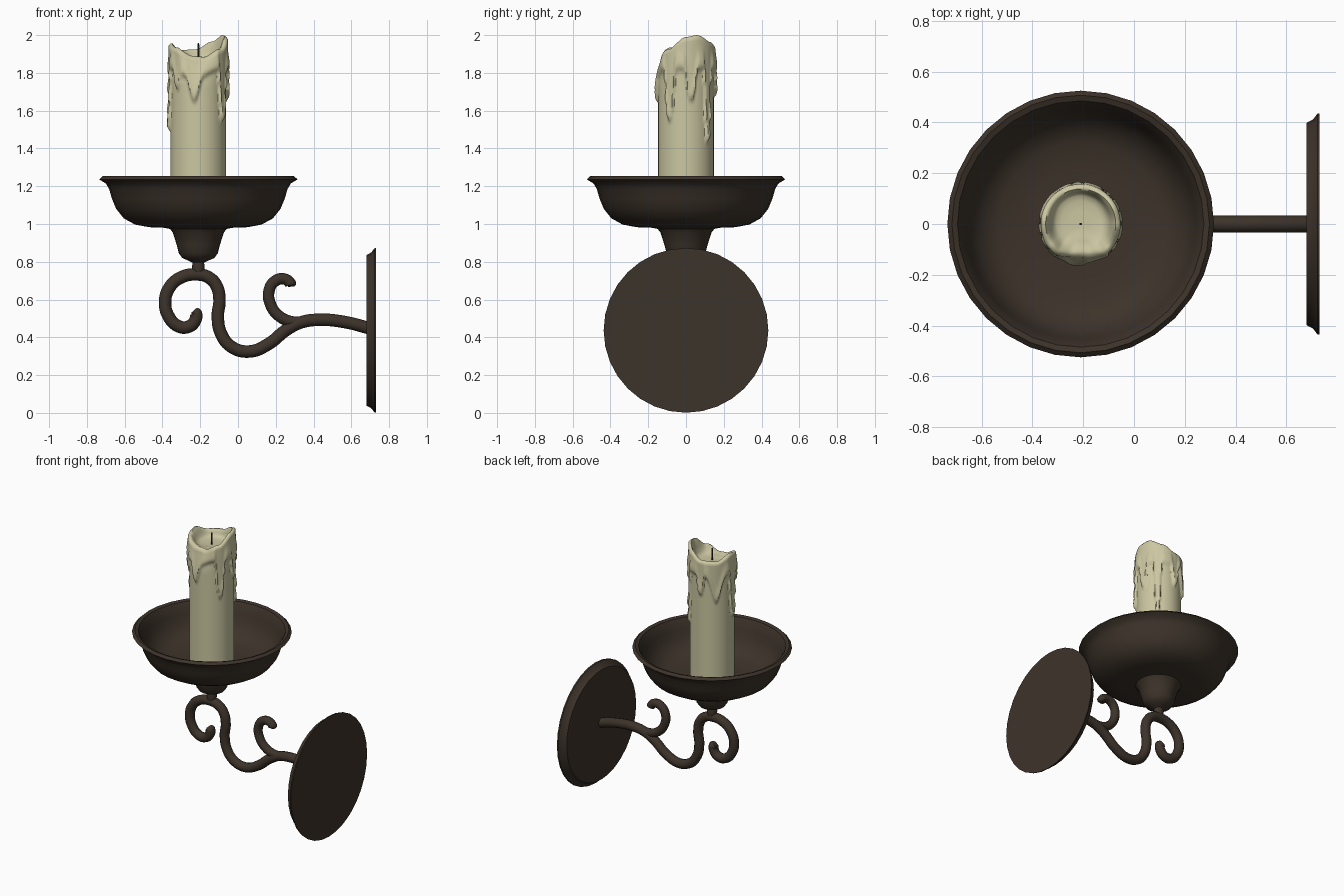
import bpy, bmesh, math
from mathutils import Matrix, Vector

if "Cube" in bpy.data.objects:
    bpy.data.objects.remove(bpy.data.objects["Cube"])

CX = -0.21  # axis of dish and candle


def material(name, rgb):
    m = bpy.data.materials.new(name)
    m.diffuse_color = (*rgb, 1)
    m.use_nodes = True
    m.node_tree.nodes["Principled BSDF"].inputs["Base Color"].default_value = m.diffuse_color
    return m


METAL = material("dark bronze", (0.046, 0.033, 0.023))
WAX = material("cream wax", (0.60, 0.57, 0.36))
WICK = material("burnt wick", (0.03, 0.027, 0.022))


def smooth(obj, angle):
    bpy.ops.object.select_all(action='DESELECT')
    obj.select_set(True)
    bpy.context.view_layer.objects.active = obj
    bpy.ops.object.shade_smooth_by_angle(angle=math.radians(angle))


def rings_to_object(name, rings, mat, angle=40):
    """Skin a list of closed rings and cap both ends."""
    bm = bmesh.new()
    vr = [[bm.verts.new(p) for p in ring] for ring in rings]
    n = len(vr[0])
    for a, b in zip(vr, vr[1:]):
        for i in range(n):
            j = (i + 1) % n
            bm.faces.new((a[i], a[j], b[j], b[i]))
    bm.faces.new(vr[0][::-1])
    bm.faces.new(vr[-1])
    bmesh.ops.recalc_face_normals(bm, faces=bm.faces)
    me = bpy.data.meshes.new(name)
    bm.to_mesh(me)
    bm.free()
    me.materials.append(mat)
    obj = bpy.data.objects.new(name, me)
    bpy.context.collection.objects.link(obj)
    smooth(obj, angle)
    return obj


def lathe(name, profile, mat, matrix, n=32, angle=40):
    """Turn (radius, height) points about local z."""
    rings = [[matrix @ Vector((r * math.cos(2 * math.pi * i / n),
                               r * math.sin(2 * math.pi * i / n), h))
              for i in range(n)] for r, h in profile]
    return rings_to_object(name, rings, mat, angle)


def tube(name, points, radius, tip):
    """Round bar through (x, z) points, with scaled and rounded ends."""
    cu = bpy.data.curves.new(name, 'CURVE')
    cu.dimensions = '3D'
    cu.bevel_depth = radius
    cu.bevel_resolution = 4
    cu.resolution_u = 6
    cu.use_fill_caps = True
    sp = cu.splines.new('BEZIER')
    sp.bezier_points.add(len(points) - 1)
    for i, (p, (x, z)) in enumerate(zip(sp.bezier_points, points)):
        p.co = (x, 0, z)
        p.handle_left_type = p.handle_right_type = 'AUTO'
        p.radius = tip if i == len(points) - 1 else 1
    cu.materials.append(METAL)
    obj = bpy.data.objects.new(name, cu)
    bpy.context.collection.objects.link(obj)
    bpy.ops.object.select_all(action='DESELECT')
    obj.select_set(True)
    bpy.context.view_layer.objects.active = obj
    bpy.ops.object.convert(target='MESH')
    smooth(bpy.context.object, 50)


axis = Matrix.Translation((CX, 0, 0))

# Drip dish with its stem, thin walled
lathe("drip_dish", [
    (0.030, 0.745), (0.034, 0.775), (0.030, 0.795), (0.050, 0.805), (0.085, 0.820),
    (0.103, 0.845), (0.113, 0.885), (0.135, 0.955), (0.150, 0.974), (0.180, 0.980),
    (0.260, 0.983), (0.335, 0.997), (0.395, 1.030), (0.435, 1.080), (0.458, 1.135),
    (0.472, 1.185), (0.490, 1.215), (0.525, 1.236), (0.507, 1.253), (0.485, 1.245),
    (0.468, 1.215), (0.455, 1.175), (0.440, 1.125), (0.415, 1.080), (0.375, 1.040),
    (0.320, 1.015), (0.200, 1.005), (0.010, 1.005)], METAL, axis)

# Round wall plate, turned to face along x
plate = Matrix.Translation((0, 0, 0.437)) @ Matrix.Rotation(math.pi / 2, 4, 'Y')
lathe("wall_plate", [(0.02, 0.679), (0.398, 0.679), (0.404, 0.690), (0.412, 0.705),
                     (0.434, 0.722), (0.436, 0.731), (0.02, 0.731)],
      METAL, plate, angle=30)

# Scrolled arm and its side curl
tube("scroll_arm", [
    (0.70, 0.447), (0.57, 0.480), (0.43, 0.493), (0.33, 0.478), (0.25, 0.435),
    (0.165, 0.367), (0.06, 0.325), (-0.035, 0.350), (-0.09, 0.420), (-0.107, 0.510),
    (-0.098, 0.600), (-0.115, 0.675), (-0.155, 0.717), (-0.22, 0.733), (-0.30, 0.718),
    (-0.362, 0.665), (-0.386, 0.588), (-0.367, 0.510), (-0.318, 0.460), (-0.265, 0.455),
    (-0.228, 0.487), (-0.224, 0.530), (-0.235, 0.542)], 0.033, 0.5)
tube("side_curl", [
    (0.37, 0.487), (0.29, 0.482), (0.215, 0.515), (0.172, 0.575), (0.164, 0.645),
    (0.195, 0.697), (0.245, 0.709), (0.280, 0.680), (0.281, 0.668)], 0.030, 0.5)


# Candle: melted rim height and drip edge vary with angle
RIM = [(0, 1.99), (25, 2.0), (60, 1.965), (95, 1.925), (135, 1.92), (175, 1.957),
       (215, 1.935), (255, 1.89), (285, 1.885), (320, 1.925), (360, 1.99)]
DRIPS = [(262, 14, 0.17), (262, 30, 0.06), (326, 9, 0.27), (48, 7, 0.38), (135, 15, 0.19),
         (185, 10, 0.32), (225, 8, 0.10), (95, 8, 0.14), (10, 9, 0.16)]  # angle, width, length


def ease(t):
    t = max(0.0, min(1.0, t))
    return t * t * (3 - 2 * t)


def rim_height(deg):
    for (a, h), (b, k) in zip(RIM, RIM[1:]):
        if a <= deg <= b:
            return h + (k - h) * ease((deg - a) / (b - a))


def drip_edge(deg):
    drop = 0
    for a, w, length in DRIPS:
        d = (deg - a + 180) % 360 - 180
        drop = max(drop, length * math.exp(-(d / w) ** 4 * 0.6) if w < 11
                   else length * math.exp(-(d / w) ** 2))
    return 1.80 - drop


N, ROWS = 120, 64
rings = []
for row in range(ROWS + 1):  # outer wall
    t = row / ROWS
    ring = []
    for i in range(N):
        deg = 360 * i / N
        a = math.radians(deg)
        z = 1.0 + (rim_height(deg) - 0.012 - 1.0) * t
        edge = drip_edge(deg)
        bulge = 0.009 * math.exp(-((z - edge - 0.05) / 0.05) ** 2)
        r = 0.147 + (0.010 + bulge) * ease((z - edge) / 0.035)
        if 230 < deg < 310:  # front rim leans inward
            r -= 0.03 * ease((z - 1.72) / 0.2) * math.sin(math.radians((deg - 230) * 2.25))
        ring.append((CX + r * math.cos(a), r * math.sin(a), z))
    rings.append(ring)
# rounded lip, inner wall and wax pool: (radius, blend from rim to pool, lift)
POOL = 1.875
for r, blend, lift in [(0.148, 0, -0.002), (0.138, 0, 0.0), (0.128, 0.12, -0.004),
                       (0.118, 0.45, -0.004), (0.108, 0.8, -0.002), (0.096, 0.97, 0),
                       (0.075, 1, -0.004), (0.04, 1, -0.005), (0.01, 1, -0.005)]:
    ring = []
    for i in range(N):
        deg = 360 * i / N
        a = math.radians(deg)
        q = r
        if 230 < deg < 310:
            q -= 0.03 * math.sin(math.radians((deg - 230) * 2.25)) * min(1, r / 0.1)
        z = (rim_height(deg) + lift) * (1 - blend) + (POOL + lift) * blend
        ring.append((CX + q * math.cos(a), q * math.sin(a) + 0.015 * blend, z))
    rings.append(ring)
rings_to_object("candle", rings, WAX, 60)

# Wick
lathe("wick", [(0.005, 1.86), (0.005, 1.95), (0.003, 1.957)], WICK, axis, n=8)
